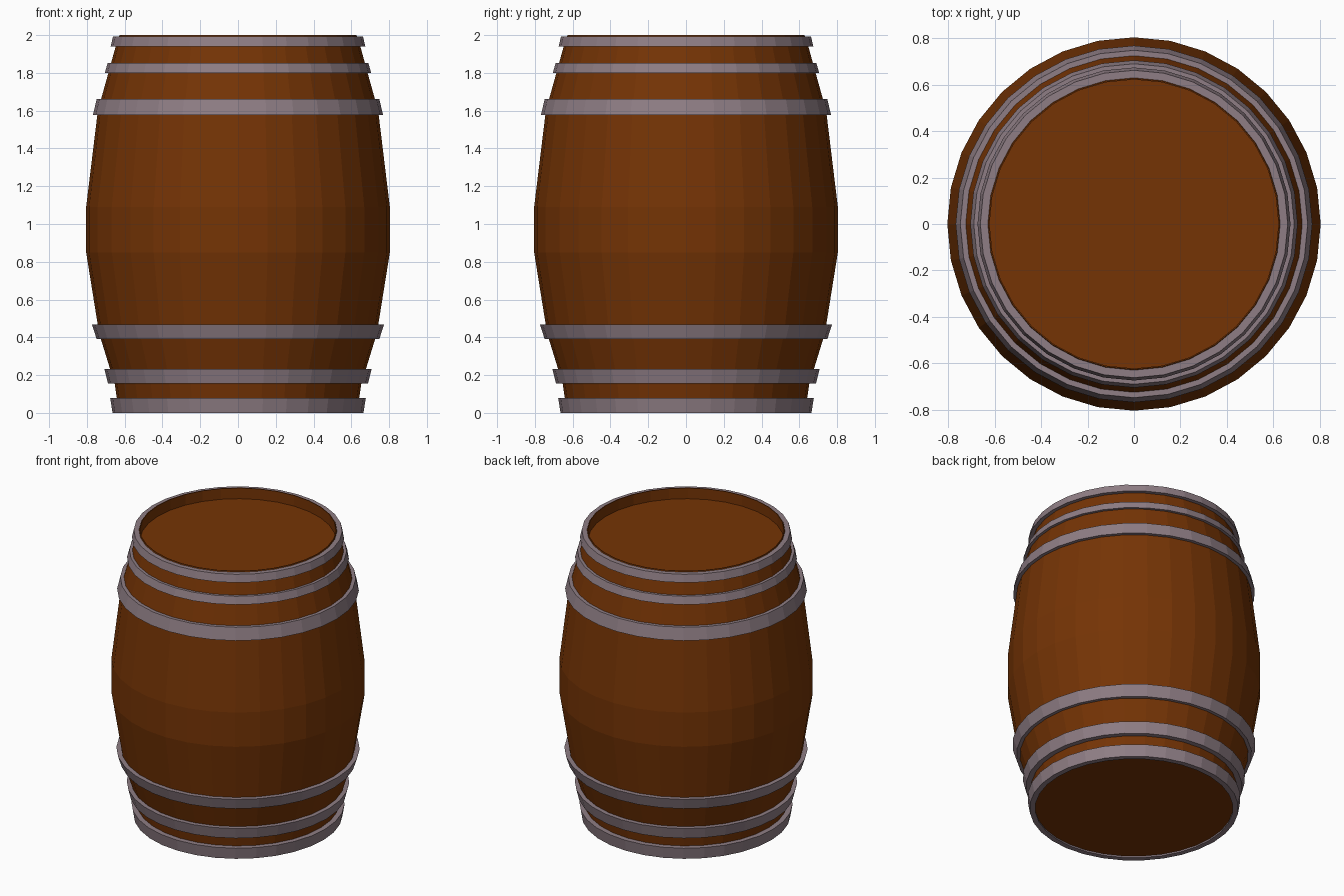
import bpy, bmesh, math

if "Cube" in bpy.data.objects:
    bpy.data.objects.remove(bpy.data.objects["Cube"])

SIDES = 32


def material(name, rgb):
    m = bpy.data.materials.new(name)
    m.diffuse_color = (*rgb, 1.0)
    m.use_nodes = True
    m.node_tree.nodes["Principled BSDF"].inputs["Base Color"].default_value = m.diffuse_color
    return m


wood = material("brown_wood", (0.178, 0.034, 0.0015))
metal = material("grey_metal", (0.275, 0.208, 0.235))


def lathe(name, profile, mat, closed=False):
    """Revolve (radius, z) points around z; radius 0 becomes a single pole."""
    bm = bmesh.new()
    rings = []
    for r, z in profile:
        if r == 0:
            rings.append([bm.verts.new((0, 0, z))] * SIDES)
        else:
            rings.append([bm.verts.new((r * math.cos(2 * math.pi * i / SIDES),
                                        r * math.sin(2 * math.pi * i / SIDES), z))
                          for i in range(SIDES)])
    pairs = list(zip(rings, rings[1:]))
    if closed:
        pairs.append((rings[-1], rings[0]))
    for a, b in pairs:
        for i in range(SIDES):
            j = (i + 1) % SIDES
            corners = list(dict.fromkeys((a[i], a[j], b[j], b[i])))
            bm.faces.new(corners)
    bmesh.ops.recalc_face_normals(bm, faces=bm.faces)
    mesh = bpy.data.meshes.new(name)
    bm.to_mesh(mesh)
    bm.free()
    mesh.materials.append(mat)
    obj = bpy.data.objects.new(name, mesh)
    bpy.context.collection.objects.link(obj)
    return obj


# Bulging wooden body with a recessed lid
lathe("barrel_body", [(0, 0.012), (0.632, 0.012), (0.652, 0.15), (0.735, 0.42),
                      (0.804, 0.85), (0.804, 1.09), (0.742, 1.60), (0.675, 1.84),
                      (0.645, 1.95), (0.627, 2.0), (0.622, 2.0), (0.622, 1.925),
                      (0, 1.925)], wood)

# Metal hoops: bottom z, top z, bottom outer radius, top outer radius
THICK = 0.036
hoops = [(0.0, 0.08, 0.664, 0.677),
         (0.155, 0.232, 0.688, 0.707),
         (0.39, 0.467, 0.748, 0.773),
         (1.577, 1.662, 0.768, 0.748),
         (1.80, 1.852, 0.705, 0.690),
         (1.94, 1.993, 0.674, 0.662)]
for n, (z0, z1, r0, r1) in enumerate(hoops, 1):
    lathe(f"hoop_{n}", [(r0 - THICK, z0), (r0, z0), (r1, z1), (r1 - THICK, z1)],
          metal, closed=True)
